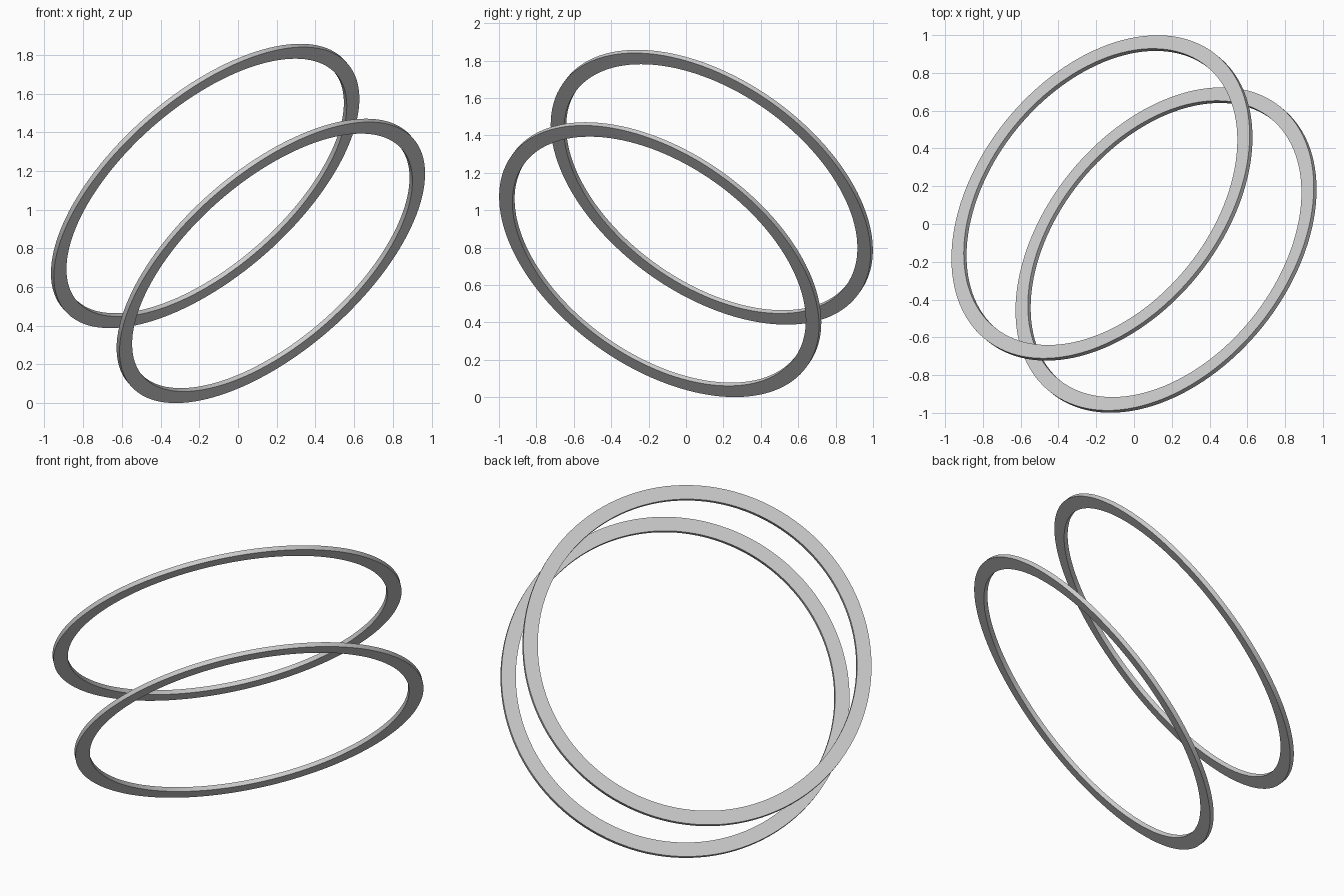
import bpy, bmesh, math
from mathutils import Vector

cube = bpy.data.objects.get("Cube")
if cube:
    bpy.data.objects.remove(cube, do_unlink=True)

OUTER, INNER, THICK, SEGMENTS = 0.97, 0.89, 0.026, 128
AXIS = Vector((-0.581, 0.472, 0.663)).normalized()
MIDDLE = Vector((0, 0, 0.929))
HALF_GAP = 0.292

grey = bpy.data.materials.new("plain grey")
grey.use_nodes = True
grey.diffuse_color = (0.6, 0.6, 0.6, 1)
grey.node_tree.nodes["Principled BSDF"].inputs["Base Color"].default_value = (0.6, 0.6, 0.6, 1)


def flat_ring(name, offset):
    """Square-edged ring swept around the shared tilted axis."""
    bm = bmesh.new()
    h = THICK / 2
    profile = [(INNER, -h), (OUTER, -h), (OUTER, h), (INNER, h)]
    loops = []
    for i in range(SEGMENTS):
        a = math.tau * i / SEGMENTS
        loops.append([bm.verts.new((r * math.cos(a), r * math.sin(a), z)) for r, z in profile])
    for i, here in enumerate(loops):
        ahead = loops[(i + 1) % SEGMENTS]
        for k in range(4):
            n = (k + 1) % 4
            bm.faces.new((here[k], ahead[k], ahead[n], here[n]))
    bmesh.ops.recalc_face_normals(bm, faces=bm.faces)
    mesh = bpy.data.meshes.new(name)
    bm.to_mesh(mesh)
    bm.free()
    mesh.materials.append(grey)
    ring = bpy.data.objects.new(name, mesh)
    bpy.context.collection.objects.link(ring)
    ring.rotation_euler = AXIS.to_track_quat('Z', 'Y').to_euler()
    ring.location = MIDDLE + AXIS * offset
    bpy.ops.object.select_all(action='DESELECT')
    ring.select_set(True)
    bpy.context.view_layer.objects.active = ring
    bpy.ops.object.shade_smooth_by_angle(angle=math.radians(30))


# Two matching rings on one axis
flat_ring("upper_ring", HALF_GAP)
flat_ring("lower_ring", -HALF_GAP)
